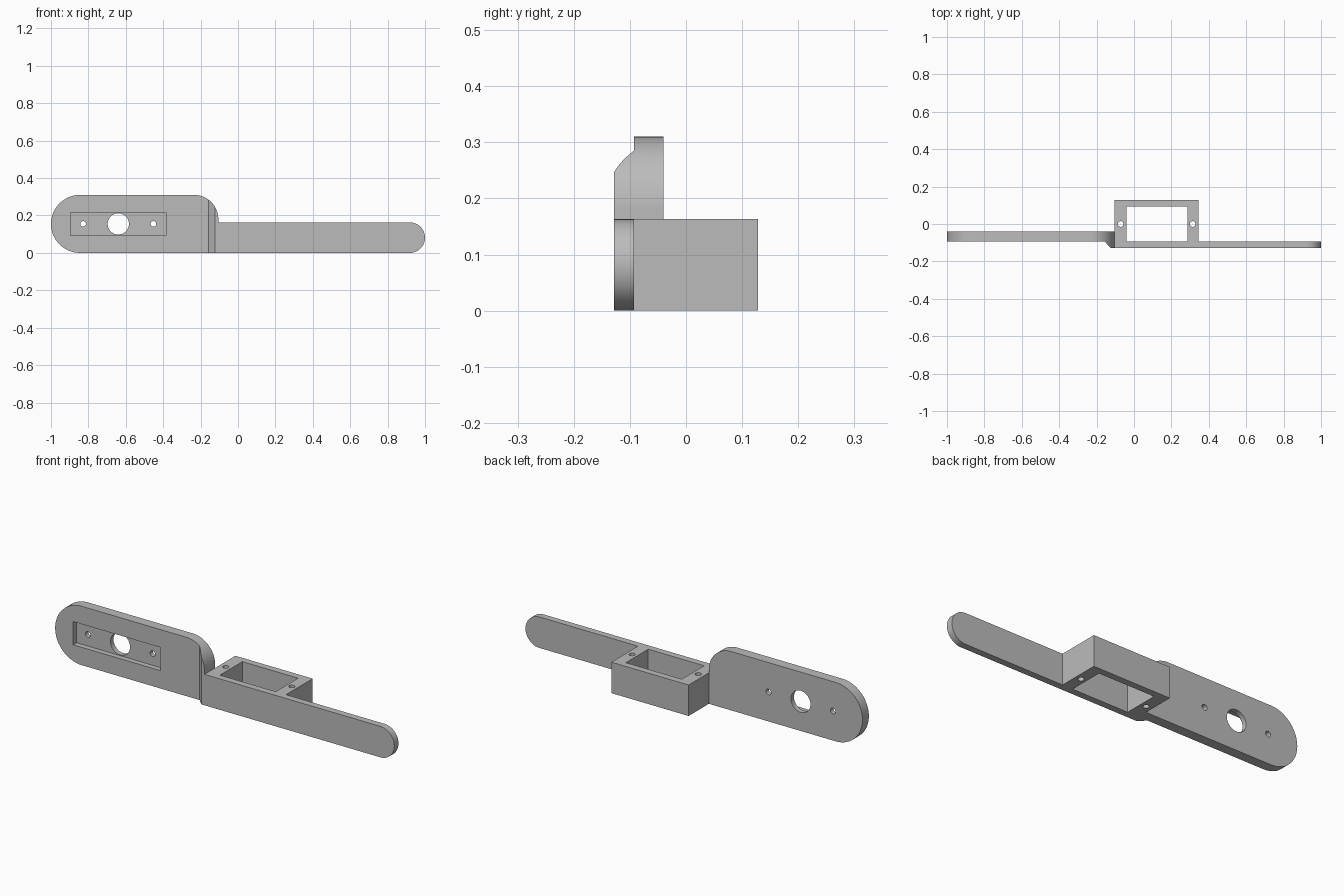
import bpy, bmesh, math
from mathutils import Matrix

cube = bpy.data.objects.get("Cube")
if cube:
    bpy.data.objects.remove(cube, do_unlink=True)

grey = bpy.data.materials.new("plain_grey")
grey.use_nodes = True
GREY = (0.5, 0.5, 0.5, 1)
grey.diffuse_color = GREY
grey.node_tree.nodes["Principled BSDF"].inputs["Base Color"].default_value = GREY


def arc(cx, cz, r, start, end, steps=24):
    """Points along an arc, angles in degrees."""
    angles = [math.radians(start + (end - start) * i / steps) for i in range(steps + 1)]
    return [(cx + r * math.cos(a), cz + r * math.sin(a)) for a in angles]


def prism(name, outline, low, high, axis="Z"):
    """Extrude an outline: (x, y) along Z, or (x, z) along Y."""
    bm = bmesh.new()
    if axis == "Z":
        points = [(a, b, low) for a, b in outline]
        push = (0, 0, high - low)
    else:
        points = [(a, low, b) for a, b in outline]
        push = (0, high - low, 0)
    face = bm.faces.new([bm.verts.new(p) for p in points])
    grown = bmesh.ops.extrude_face_region(bm, geom=[face], use_keep_orig=True)
    verts = [v for v in grown["geom"] if isinstance(v, bmesh.types.BMVert)]
    bmesh.ops.translate(bm, verts=verts, vec=push)
    bmesh.ops.recalc_face_normals(bm, faces=bm.faces)
    mesh = bpy.data.meshes.new(name)
    bm.to_mesh(mesh)
    bm.free()
    mesh.materials.append(grey)
    obj = bpy.data.objects.new(name, mesh)
    bpy.context.collection.objects.link(obj)
    return obj


def rect(x0, x1, y0, y1):
    return [(x0, y0), (x1, y0), (x1, y1), (x0, y1)]


def circle(cx, cy, r):
    return arc(cx, cy, r, 0, 360, 32)[:-1]


def combine(target, other, operation):
    mod = target.modifiers.new(operation.title(), "BOOLEAN")
    mod.operation, mod.solver, mod.object = operation, "EXACT", other
    bpy.context.view_layer.objects.active = target
    bpy.ops.object.modifier_apply(modifier=mod.name)
    bpy.data.objects.remove(other, do_unlink=True)


FRONT, STEP, BACK = -0.128, -0.093, -0.04
JOINT, HEIGHT, MID = -0.105, 0.163, 0.155

# Wide mounting plate with a round end and one rounded shoulder
outline = [(JOINT, 0)] + arc(-0.235, 0.18, 0.13, 0, 90) + arc(-0.845, MID, MID, 90, 270)
body = prism("bracket_body", outline, FRONT, BACK, "Y")

# Step back the plate face, leaving a slanted shoulder at the joint
step = [(-1.1, STEP), (-0.158, STEP), (-0.118, STEP - 0.041), (-1.1, STEP - 0.041)]
combine(body, prism("step_cutter", step, -0.1, 0.4), "DIFFERENCE")

# Shallow slot and through holes in the plate
slot = rect(-0.895, -0.385, 0.094, 0.216)
combine(body, prism("slot_cutter", slot, -0.2, STEP + 0.028, "Y"), "DIFFERENCE")
for x, r in ((-0.64, 0.057), (-0.828, 0.015), (-0.452, 0.015)):
    combine(body, prism("hole_cutter", circle(x, MID, r), -0.2, 0.1, "Y"), "DIFFERENCE")

# Narrow arm with a round tip
r = HEIGHT / 2
outline = [(JOINT - 0.01, HEIGHT), (JOINT - 0.01, 0)] + arc(1 - r, r, r, -90, 90)
combine(body, prism("arm", outline, FRONT, STEP, "Y"), "UNION")

# Box frame with an open window and two screw holes
frame = prism("box_frame", rect(JOINT, 0.345, -0.11, 0.128), 0, HEIGHT)
combine(body, frame, "UNION")
window = rect(-0.04, 0.285, STEP, 0.093)
combine(body, prism("window_cutter", window, -0.1, 0.3), "DIFFERENCE")
for x in (-0.071, 0.314):
    combine(body, prism("screw_cutter", circle(x, 0, 0.015), -0.1, 0.3), "DIFFERENCE")

# Smooth the curved walls while keeping edges crisp
bpy.ops.object.select_all(action="DESELECT")
body.select_set(True)
bpy.context.view_layer.objects.active = body
bpy.ops.object.shade_smooth_by_angle(angle=math.radians(25))
